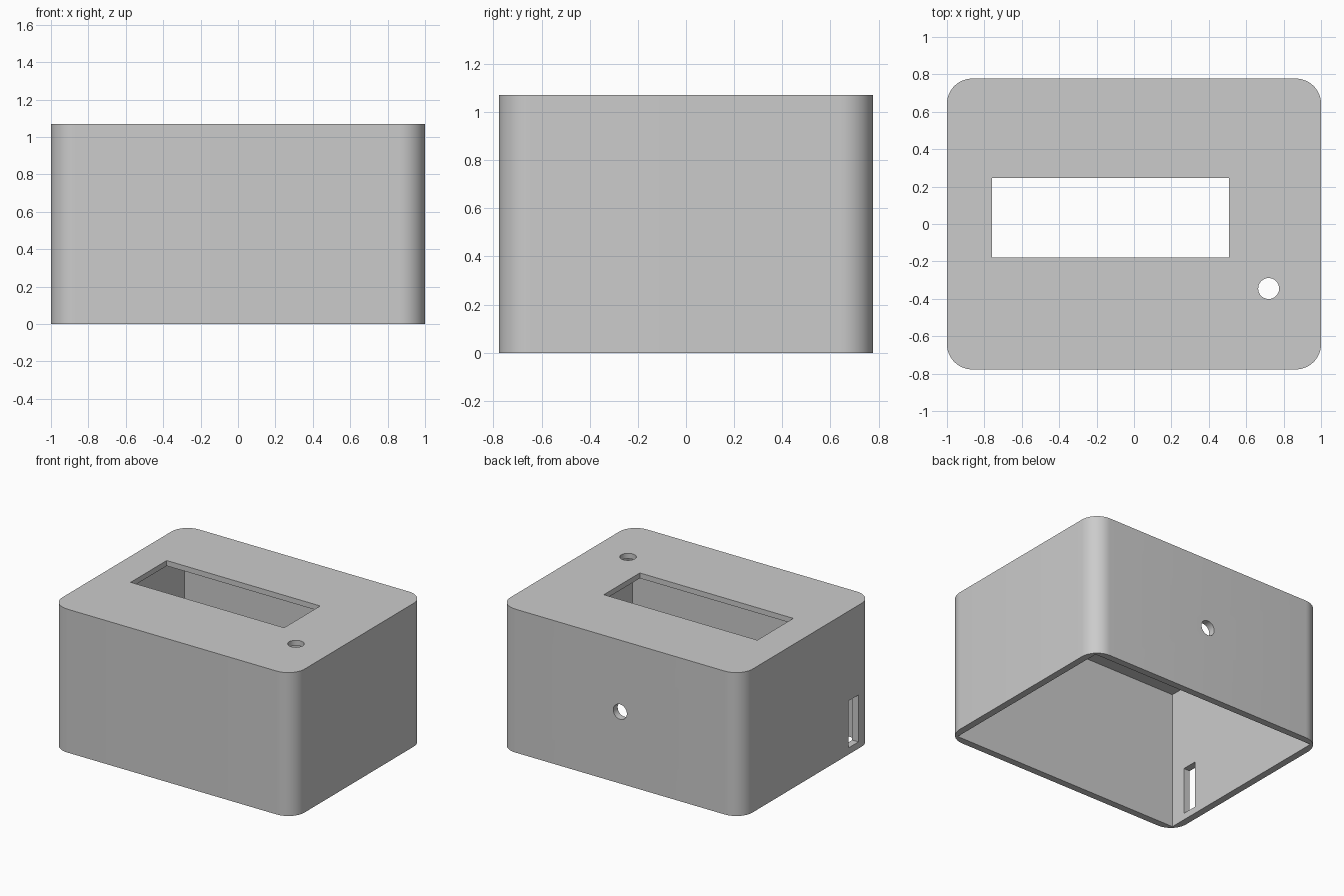
import bpy
import bmesh
from math import pi, radians

cube = bpy.data.objects.get("Cube")
if cube:
    bpy.data.objects.remove(cube, do_unlink=True)

WIDTH, DEPTH, HEIGHT = 2.0, 1.555, 1.07
WALL, LID, CORNER = 0.052, 0.04, 0.135
HOLE = 0.056

# Single plastic colour
plastic = bpy.data.materials.new("grey_plastic")
plastic.use_nodes = True
colour = (0.6, 0.6, 0.6, 1)
plastic.diffuse_color = colour
plastic.node_tree.nodes["Principled BSDF"].inputs["Base Color"].default_value = colour


def box(name, x, y, z):
    """Box spanning the given (low, high) ranges."""
    spans = (x, y, z)
    bpy.ops.mesh.primitive_cube_add(size=1, location=[(a + b) / 2 for a, b in spans])
    obj = bpy.context.object
    obj.name = name
    obj.scale = [b - a for a, b in spans]
    bpy.ops.object.transform_apply(location=True, rotation=False, scale=True)
    return obj


def drill(name, location, tilt=0):
    """Round cutter, upright or tilted about x."""
    bpy.ops.mesh.primitive_cylinder_add(vertices=40, radius=HOLE, depth=0.3,
                                        location=location, rotation=(tilt, 0, 0))
    bpy.context.object.name = name
    return bpy.context.object


def cut(target, cutter):
    """Subtract the cutter from the target and discard it."""
    cutter.hide_render = True
    mod = target.modifiers.new(cutter.name, "BOOLEAN")
    mod.operation = "DIFFERENCE"
    mod.solver = "EXACT"
    mod.object = cutter
    bpy.context.view_layer.objects.active = target
    bpy.ops.object.modifier_apply(modifier=mod.name)
    bpy.data.objects.remove(cutter, do_unlink=True)


# Outer shell with rounded upright corners
hw, hd = WIDTH / 2, DEPTH / 2
shell = box("enclosure_shell", (-hw, hw), (-hd, hd), (0, HEIGHT))
bm = bmesh.new()
bm.from_mesh(shell.data)
upright = [e for e in bm.edges
           if abs(e.verts[0].co.z - e.verts[1].co.z) > HEIGHT / 2]
bmesh.ops.bevel(bm, geom=upright, offset=CORNER, segments=12, profile=0.5,
                affect="EDGES")
bm.to_mesh(shell.data)
bm.free()

# Square-cornered cavity, open underneath
cut(shell, box("cavity", (-hw + WALL, hw - WALL), (-hd + WALL, hd - WALL),
               (-0.2, HEIGHT - LID)))

# Display window and button hole in the lid
cut(shell, box("display_window", (-0.76, 0.507), (-0.18, 0.245),
               (HEIGHT - 0.2, HEIGHT + 0.2)))
cut(shell, drill("button_hole", (0.72, -0.345, HEIGHT)))

# Cable hole in the back wall
cut(shell, drill("cable_hole", (0, hd, HEIGHT / 2), pi / 2))

# Upright slot in the side wall
cut(shell, box("side_slot", (-hw - 0.1, -hw + 0.15), (-0.605, -0.49), (0.05, 0.4)))

# Finish
shell.data.materials.clear()
shell.data.materials.append(plastic)
for face in shell.data.polygons:
    face.material_index = 0
bpy.ops.object.select_all(action="DESELECT")
shell.select_set(True)
bpy.context.view_layer.objects.active = shell
bpy.ops.object.shade_smooth_by_angle(angle=radians(30))
